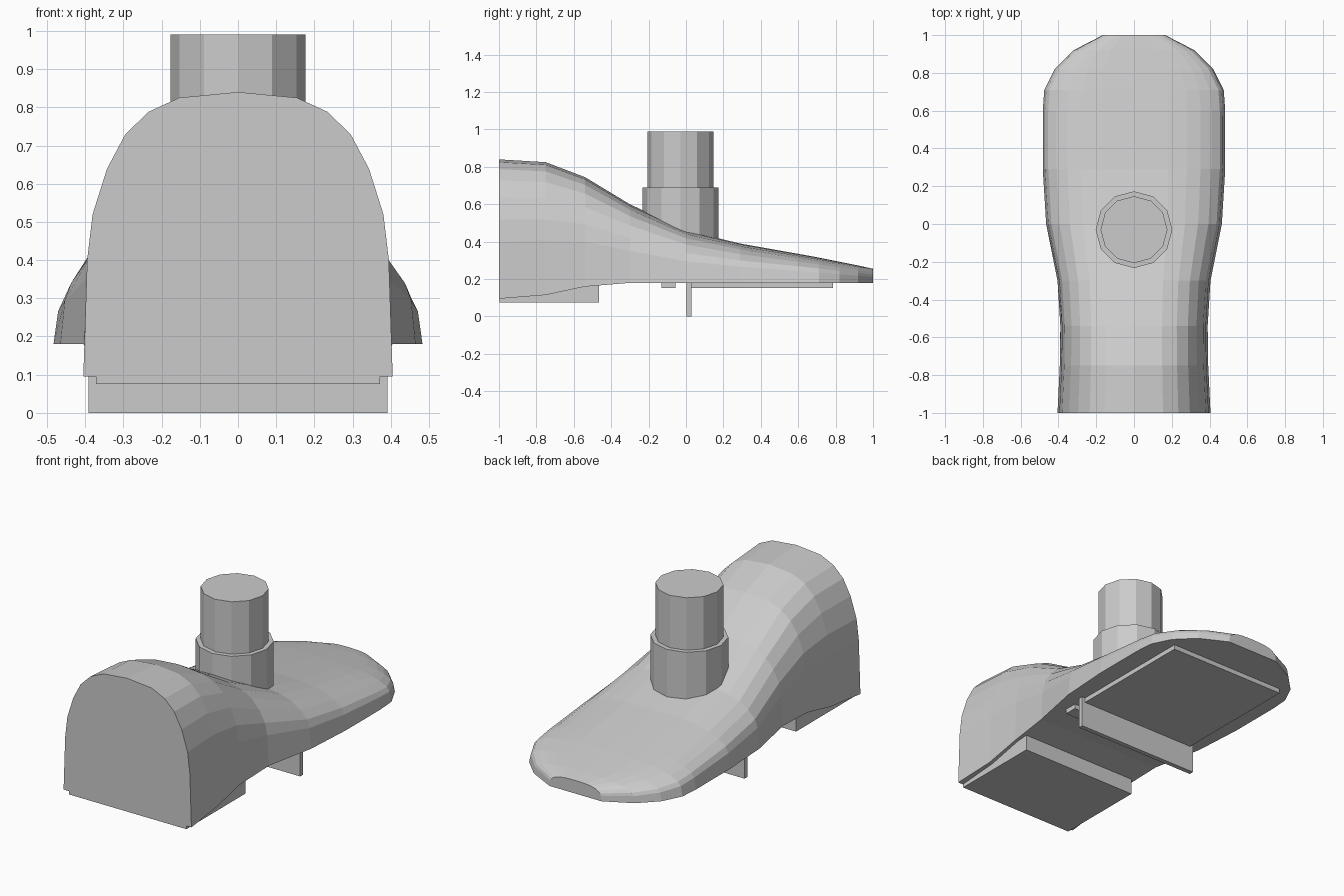
import bpy
import bmesh

if "Cube" in bpy.data.objects:
    bpy.data.objects.remove(bpy.data.objects["Cube"])

grey = bpy.data.materials.new("light grey")
grey.diffuse_color = (0.6, 0.6, 0.6, 1)
grey.use_nodes = True
grey.node_tree.nodes["Principled BSDF"].inputs["Base Color"].default_value = grey.diffuse_color


def finish(bm, name):
    bmesh.ops.recalc_face_normals(bm, faces=bm.faces)
    mesh = bpy.data.meshes.new(name)
    bm.to_mesh(mesh)
    bm.free()
    mesh.materials.append(grey)
    obj = bpy.data.objects.new(name, mesh)
    bpy.context.collection.objects.link(obj)
    return obj


def box(name, half_width, y0, y1, z0, z1):
    bm = bmesh.new()
    bmesh.ops.create_cube(bm, size=1)
    for v in bm.verts:
        v.co = (v.co.x * 2 * half_width,
                y0 if v.co.y < 0 else y1,
                z0 if v.co.z < 0 else z1)
    return finish(bm, name)


def cylinder(name, radius, y, z0, z1):
    bpy.ops.mesh.primitive_cylinder_add(vertices=12, radius=radius, depth=z1 - z0,
                                        location=(0, y, (z0 + z1) / 2))
    obj = bpy.context.object
    obj.name = name
    obj.data.materials.append(grey)
    return obj


# Foot body: one domed section (width, height fractions) lofted along y
half = [(1, 0), (0.975, 0.41), (0.94, 0.57), (0.847, 0.73),
        (0.73, 0.85), (0.58, 0.93), (0.38, 0.98)]
section = half + [(0, 1)] + [(-w, h) for w, h in reversed(half)]

# y, half width, bottom z, top z
stations = [(-1.0, 0.405, 0.095, 0.84), (-0.75, 0.393, 0.115, 0.825),
            (-0.54, 0.39, 0.16, 0.745), (-0.30, 0.405, 0.18, 0.6),
            (0.0, 0.465, 0.18, 0.46), (0.29, 0.483, 0.18, 0.39),
            (0.60, 0.483, 0.18, 0.335), (0.71, 0.475, 0.18, 0.315),
            (0.82, 0.42, 0.18, 0.293), (0.92, 0.32, 0.18, 0.273),
            (1.0, 0.165, 0.18, 0.255)]

bm = bmesh.new()
rings = [[bm.verts.new((w * hw, y, b + h * (t - b))) for w, h in section]
         for y, hw, b, t in stations]
n = len(section)
for r0, r1 in zip(rings, rings[1:]):
    for i in range(n):
        j = (i + 1) % n
        bm.faces.new((r0[i], r0[j], r1[j], r1[i]))
bm.faces.new(rings[0])
bm.faces.new(rings[-1])
finish(bm, "foot_body")

# Ankle collar and post
cylinder("ankle_collar", 0.203, -0.03, 0.3, 0.69)
cylinder("ankle_post", 0.177, -0.03, 0.6, 0.99)

# Sole parts
box("heel_block", 0.372, -0.998, -0.465, 0.075, 0.19)
box("rear_sole_strip", 0.372, -0.13, -0.055, 0.153, 0.19)
box("sole_fin", 0.392, 0.003, 0.03, 0.0, 0.19)
box("front_sole_plate", 0.372, 0.03, 0.785, 0.153, 0.19)
